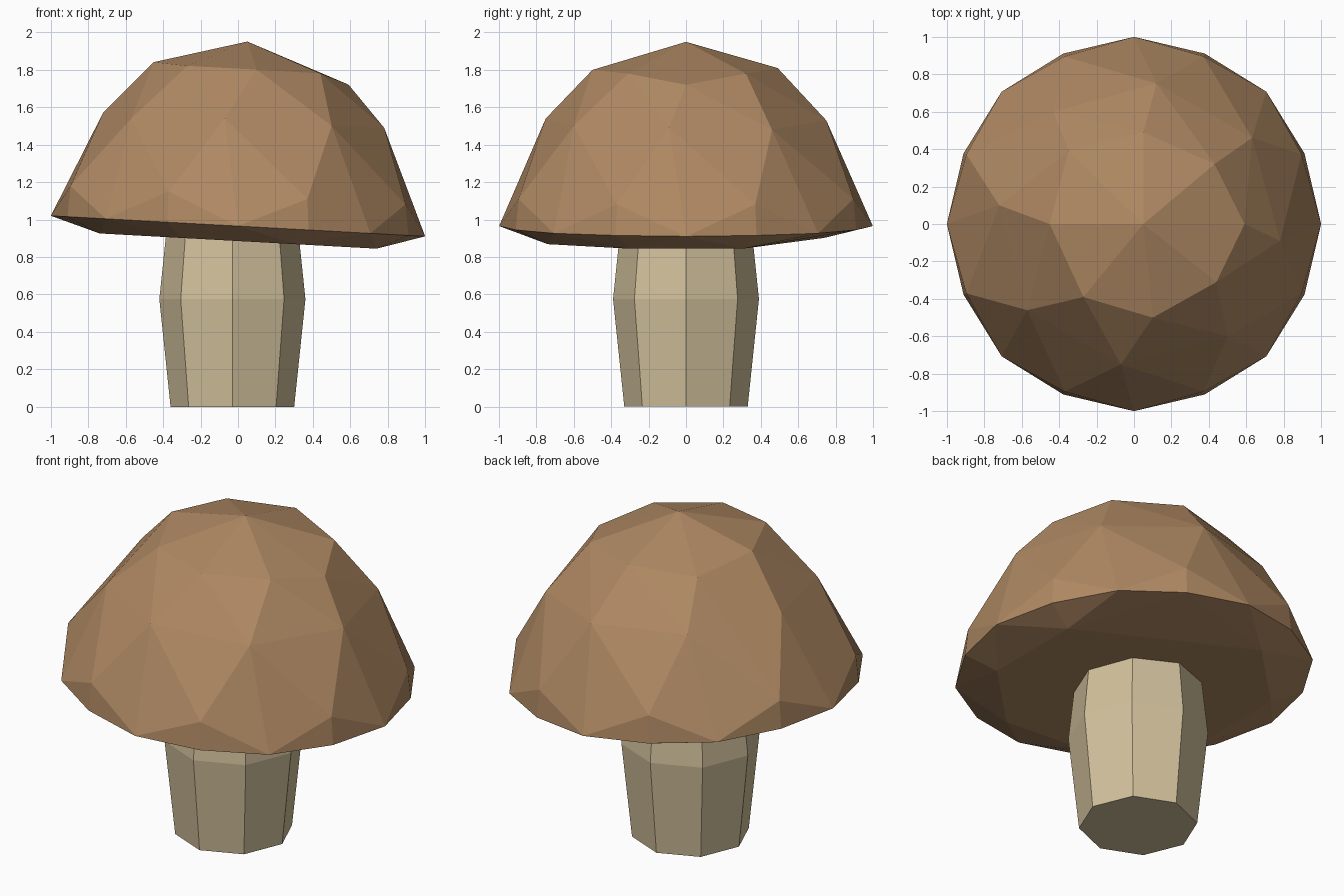
import bpy, bmesh, math

if "Cube" in bpy.data.objects:
    bpy.data.objects.remove(bpy.data.objects["Cube"])


def material(name, colour):
    m = bpy.data.materials.new(name)
    m.diffuse_color = (*colour, 1)
    m.use_nodes = True
    m.node_tree.nodes["Principled BSDF"].inputs["Base Color"].default_value = m.diffuse_color
    return m


def finish(bm, name, mat):
    bmesh.ops.recalc_face_normals(bm, faces=bm.faces)
    mesh = bpy.data.meshes.new(name)
    bm.to_mesh(mesh)
    bm.free()
    mesh.materials.append(mat)
    ob = bpy.data.objects.new(name, mesh)
    bpy.context.collection.objects.link(ob)
    return ob


brown = material("cap brown", (0.43, 0.25, 0.125))
cream = material("stem cream", (0.64, 0.53, 0.33))


# Cap: tilted rim rings plus irregular dome points, skinned with a hull
def ring(count, radius, dz, start=0.0):
    pts = []
    for i in range(count):
        a = start + 2 * math.pi * i / count
        x, y = radius * math.cos(a), radius * math.sin(a)
        pts.append((x, y, 0.965 - 0.055 * x + dz))
    return pts


half = math.pi / 8
points = ring(8, 0.999, 0) + ring(8, 0.985, 0, half)   # outer rim
points += ring(8, 0.968, 0.165, half)                  # just above the rim
points += [p for p in ring(8, 0.80, -0.08, half)       # shallow underside
           if not (p[1] > 0.5 and p[0] > 0)]
points += [
    (0.05, 0, 1.95),
    # upper dome
    (-0.45, 0, 1.84), (-0.27, -0.39, 1.82), (0.10, -0.50, 1.80),
    (0.44, -0.31, 1.78), (0.59, 0, 1.72), (0.43, 0.32, 1.78),
    (0.05, 0.49, 1.81), (-0.35, 0.39, 1.80),
    # middle dome
    (-0.72, 0.10, 1.57), (-0.57, -0.46, 1.54), (-0.07, -0.75, 1.54),
    (0.50, -0.60, 1.50), (0.78, -0.09, 1.49), (0.63, 0.46, 1.48),
    (0.12, 0.75, 1.53), (-0.43, 0.60, 1.55),
]
bm = bmesh.new()
for p in points:
    bm.verts.new(p)
bmesh.ops.convex_hull(bm, input=bm.verts[:])
loose = [v for v in bm.verts if not v.link_faces]
bmesh.ops.delete(bm, geom=loose, context='VERTS')
finish(bm, "cap", brown)

# Stem: eight-sided, widest in the middle
bm = bmesh.new()
rings = []
for z, r in [(0, 0.33), (0.575, 0.39), (1.15, 0.33)]:
    rings.append([bm.verts.new((-0.03 + r * math.cos(i * math.pi / 4),
                                r * math.sin(i * math.pi / 4), z))
                  for i in range(8)])
for a, b in zip(rings, rings[1:]):
    for i in range(8):
        j = (i + 1) % 8
        bm.faces.new((a[i], a[j], b[j], b[i]))
bm.faces.new(rings[0])
bm.faces.new(rings[-1])
finish(bm, "stem", cream)
